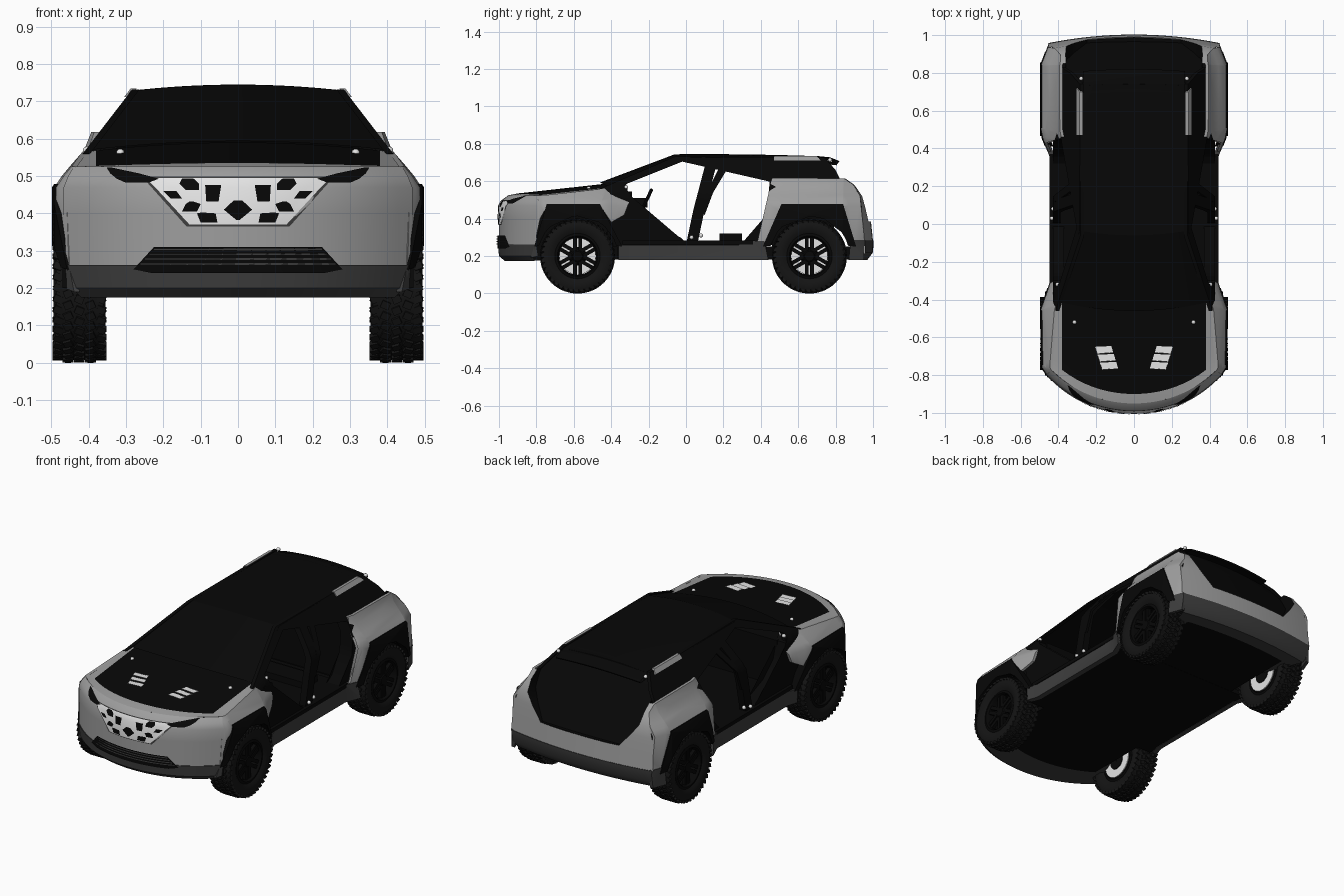
import bpy, bmesh
from math import sin, cos, pi, radians
from mathutils import Matrix, Vector
if "Cube" in bpy.data.objects:
    bpy.data.objects.remove(bpy.data.objects["Cube"])

def material(name, v):
    m = bpy.data.materials.new(name)
    m.use_nodes = True
    m.diffuse_color = (v, v, v, 1)
    m.node_tree.nodes["Principled BSDF"].inputs["Base Color"].default_value = (v, v, v, 1)
    return m
PAINT, TRIM = material("grey paint", .34), material("dark grey trim", .046)
BLACK, RUBBER = material("black", .0022), material("tyre rubber", .007)
LIGHT = material("light silver", .78)

def finish(name, bm, mats, mirror=False):
    bmesh.ops.recalc_face_normals(bm, faces=bm.faces)
    me = bpy.data.meshes.new(name)
    bm.to_mesh(me)
    bm.free()
    ob = bpy.data.objects.new(name, me)
    bpy.context.collection.objects.link(ob)
    for m in mats:
        me.materials.append(m)
    bpy.ops.object.select_all(action='DESELECT')
    ob.select_set(True)
    bpy.context.view_layer.objects.active = ob
    bpy.ops.object.shade_smooth_by_angle(angle=radians(35))
    if mirror:
        ob.modifiers.new("mirror", 'MIRROR').use_mirror_merge = False

def add_grid(bm, rows):
    vs = [[bm.verts.new(p) for p in r] for r in rows]
    for a, b in zip(vs, vs[1:]):
        for i in range(len(a) - 1):
            bm.faces.new((a[i], a[i + 1], b[i + 1], b[i]))

def grid(name, rows, mat, mirror=False):
    bm = bmesh.new()
    add_grid(bm, rows)
    finish(name, bm, [mat], mirror)

def add_box(bm, lo, hi, matrix=Matrix()):
    lo, hi = Vector(lo), Vector(hi)
    size = Matrix.Diagonal((*(hi - lo), 1))
    bmesh.ops.create_cube(bm, size=1, matrix=matrix @ Matrix.Translation((lo + hi) / 2) @ size)

def box(name, lo, hi):
    bm = bmesh.new()
    add_box(bm, lo, hi)
    finish(name, bm, [BLACK])

def span(a, b, n=24):
    return [a + (b - a) * i / n for i in range(n + 1)]

def lerp(table, t):
    for (a, u), (b, v) in zip(table, table[1:]):
        if t <= b:
            return u + (v - u) * max(0, (t - a) / (b - a))
    return table[-1][1]

# Body shape rules
WIDTH = [(-.9, .37), (-.85, .425), (-.8, .46), (-.76, .487), (-.45, .492), (-.36, .46), (-.3, .44),
         (.35, .44), (.45, .482), (.5, .492), (.84, .492), (.95, .45), (1, .4)]
TAPER = [(.47, 0), (.5, .02), (.53, .045), (.57, .08), (.62, .1)]
FRONT = [(.26, 0), (.47, 0), (.5, .015), (.525, .05)]
def side_x(y, z): return lerp(WIDTH, y) - lerp(TAPER, z)
def cabin_x(y, z): return min(.43, .285 + (.73 - z) * .77)
def front_y(x, off): return -1 + .75 * x * x + .9 * x ** 4 + off
def rear_y(x, off): return 1 - .22 * x * x - off
def recess_y(x, z): return .965 - .62 * (z - .385) - .1 * x * x
def hood_z(x, y): return .535 + .11 * (y + .9) - .15 * x * x
def roof_z(x, y): return .745 - .2 * x * x - .03 * (y - .1) ** 2

def panel(name, outline, mat, fx, depth=.015, lift=0):
    """Side panel cut from a y-z outline, bent onto the body and given depth."""
    bm = bmesh.new()
    bm.faces.new([bm.verts.new((0, y, z)) for y, z in outline])
    bmesh.ops.triangulate(bm, faces=bm.faces[:], ngon_method='EAR_CLIP')
    for co, no in [((0, y, 0), (0, 1, 0)) for y, _ in WIDTH] + [((0, 0, z), (0, 0, 1)) for z, _ in TAPER]:
        bmesh.ops.bisect_plane(bm, geom=bm.verts[:] + bm.edges[:] + bm.faces[:], plane_co=co, plane_no=no)
    for v in bm.verts:
        v.co.x = fx(v.co.y, v.co.z) + lift
    ext = bmesh.ops.extrude_face_region(bm, geom=bm.faces[:], use_keep_orig=True)
    for v in ext["geom"]:
        if isinstance(v, bmesh.types.BMVert):
            v.co.x -= depth
    finish(name, bm, [mat], True)

def skin(name, rows, mat, fy):
    """Nose or tail skin: each row is height, setback, half width."""
    grid(name, [[(x, fy(x, o), z) for x in span(-w, w)] for z, o, w in rows], mat)

skin("front_bumper", [(.19, .3, .34), (.175, .03, .42), (.2, 0, .445), (.262, -.005, .462), (.262, .02, .45)],
     TRIM, front_y)
skin("front_fascia", [(.26, 0, .46), (.4, 0, .467), (.47, 0, .467), (.5, .015, .455), (.525, .05, .44)], PAINT, front_y)
skin("rear_bumper", [(.19, .3, .34), (.18, .03, .43), (.22, 0, .445), (.282, -.003, .452), (.282, .02, .45)],
     TRIM, rear_y)
skin("rear_fascia", [(.28, 0, .455), (.385, .011, .451)], PAINT, rear_y)

# Rear pillars around a sloping, recessed tailgate: height, setback, inner and outer half width
pillar = [(.385, .011, .25, .451), (.42, .015, .28, .45), (.46, .02, .315, .438), (.52, .03, .358, .42),
          (.58, .07, .362, .39), (.615, .12, .36, .39)]
grid("rear_pillar", [[(x, rear_y(x, o), z) for x in span(a, b, 6)] for z, o, a, b in pillar], PAINT, True)
grid("tailgate_side", [[(0, rear_y(0, .011), .385), (0, recess_y(0, .385), .385)]] + [
    [(a, rear_y(a, o), z), (a, recess_y(a, z), z)] for z, o, a, b in pillar], BLACK, True)
grid("tailgate", [[(x, recess_y(x, z), z) for x in span(-a, a)] for z, o, a, b in pillar], BLACK)

def front_plate(name, rows, mat, lift=.004, mirror=False):
    grid(name, [[(x, front_y(x, lerp(FRONT, z)) - lift, z) for x in span(a, b, 12)] for z, a, b in rows], mat, mirror)

# Grille, its dark patches, headlights and lower intake
front_plate("grille_surround", [(.365, -.138, .138), (.47, -.232, .232), (.499, -.258, .258)], TRIM, .002)
front_plate("grille", [(.37, -.13, .13), (.47, -.222, .222), (.495, -.248, .248)], LIGHT)
front_plate("grille_diamond", [(.382, -.004, .004), (.41, -.038, .038), (.434, -.012, .012)], BLACK, .007)
for i, rows in enumerate((
        [(.432, .052, .085), (.476, .045, .088)], [(.463, .105, .14), (.48, .105, .157), (.494, .12, .15)],
        [(.375, .055, .1), (.4, .06, .11), (.402, .09, .1)], [(.405, .11, .15), (.425, .1, .14), (.432, .12, .13)],
        [(.44, .15, .18), (.46, .165, .2)])):
    front_plate(f"grille_patch_{i}", rows, BLACK, .007, True)
front_plate("headlight", [(.482, .24, .3), (.493, .212, .325), (.507, .265, .342), (.523, .34, .352)], BLACK, .006, True)
front_plate("lower_intake", [(.24, -.23, .23), (.25, -.28, .28), (.31, -.225, .225)], BLACK, .008)
for i in range(4):
    z, w = .262 + .013 * i, .262 - .012 * i
    front_plate(f"intake_slat_{i}", [(z, -w, w), (z + .005, -w, w)], TRIM, .012)

# Hood: dark centre with painted edges that follow the wings, and flat stepped vents
bm = bmesh.new()
rows = [[(x, front_y(x, .05), .525) for x in [-.44] + span(-.38, .38, 20) + [.44]]]
for t in span(0, 1, 8):
    y = -.72 + .32 * t
    e = side_x(y, hood_z(.42, y)) - .004
    rows.append([(x, y, hood_z(x, y)) for x in [-e] + span(-.38, .38, 20) + [e]
                 for y in [front_y(x, .1) * (1 - t) - .4 * t]])
add_grid(bm, rows)
for f in bm.faces:
    c = f.calc_center_median()
    f.material_index = int(abs(c.x) < .38 and c.y > front_y(c.x, .09))
finish("hood", bm, [PAINT, BLACK])
for i in range(3):
    y, s = -.68 - .042 * i, .013 * i
    z = hood_z(.11, y + .034) + .003
    grid(f"hood_vent_{i}", [[(.11 - s, y, z), (.195 - s, y - .008, z)],
                            [(.12 - s, y + .034, z), (.207 - s, y + .03, z)]], LIGHT, True)

# Windscreen, roof, rear glass and spoiler
roof_front = [(x, -.06 + .3 * x * x, roof_z(x, -.06)) for x in span(-.288, .288, 16)]
base = [(x, -.46 + .3 * x * x, hood_z(x, -.46) + .01) for x in span(-.395, .395, 16)]
grid("windscreen", [[Vector(a).lerp(Vector(b), t) for a, b in zip(base, roof_front)] for t in span(0, 1, 4)], BLACK)
grid("roof", [roof_front] + [[(x, y, roof_z(x, y)) for x in span(-.288, .288, 16)] for y in span(0, .74, 8)], BLACK)
grid("rear_glass", [[(x, y - .1 * x * x, z - .2 * x * x * k) for x in span(-w, w, 12)]
                    for y, z, w, k in ((.74, .733, .288, 1), (.79, .67, .335, .5), (.823, .614, .362, 0))], BLACK)
grid("spoiler", [[(x, y - .15 * x * x, z - .2 * x * x) for x in span(-.27, .27, 12)]
                 for y, z in ((.7, .735), (.77, .728), (.82, .708), (.815, .7), (.72, .71))], BLACK)

# Cabin frame and pillars
panel("cabin_frame", [(-.46, .56), (-.06, .732), (.74, .728), (.8, .66), (.83, .6), (.44, .6), (.46, .7),
                      (-.02, .705), (-.32, .585), (-.3, .5), (-.4, .5)], BLACK, cabin_x, .02)
panel("door_pillar", [(0, .26), (.06, .26), (.1, .45), (.17, .715), (.11, .715), (.04, .45)], BLACK, cabin_x, .04)
panel("door_brace", [(.07, .44), (.1, .42), (.145, .54), (.25, .715), (.2, .715), (.12, .56)], BLACK, cabin_x)
panel("rear_jamb", [(.3, .27), (.46, .26), (.52, .62), (.45, .62), (.43, .42), (.36, .31)], BLACK, cabin_x, .08)
panel("front_jamb", [(-.4, .25), (0, .27), (-.03, .3), (-.18, .36), (-.27, .44), (-.3, .54), (-.34, .56), (-.42, .5)],
      BLACK, cabin_x, .06)
panel("roof_strip", [(.47, .712), (.72, .712), (.7, .734), (.47, .734)], PAINT, cabin_x, .016, .006)

# Painted wings, sills and bumper corners
panel("front_wing", [(-.81, .26), (-.8, .47), (-.79, .5), (-.775, .525), (-.73, .528), (-.42, .563), (-.34, .57),
                     (-.3, .5), (-.33, .42), (-.4, .38), (-.46, .472), (-.74, .472), (-.78, .4)], PAINT, side_x)
panel("rear_wing", [(.38, .27), (.465, .49), (.46, .618), (.846, .615), (.896, .58), (.931, .52), (.94, .42),
                    (.955, .28), (.9, .28), (.838, .472), (.512, .472), (.42, .27)], PAINT, side_x)
panel("sill", [(-.36, .18), (.44, .18), (.42, .28), (.36, .28), (.28, .26), (-.36, .26)], TRIM, side_x, .03, .004)
panel("front_bumper_corner", [(-.83, .19), (-.79, .2), (-.8, .262), (-.81, .262)], TRIM, side_x)
panel("rear_bumper_corner", [(.87, .18), (.95, .18), (.958, .285), (.88, .285)], TRIM, side_x, .02, .004)

# Floor, inner structure, dashboard and steering
box("floor", (-.425, -.37, .182), (.425, .43, .264))
box("floor_deck", (-.447, -.34, .262), (.447, .37, .284))
box("rear_bench", (-.3, .18, .28), (.3, .3, .32))
box("underbody", (-.335, -.87, .183), (.335, .93, .25))
box("front_structure", (-.335, -.85, .2), (.335, -.37, .5))
box("rear_structure", (-.335, .46, .2), (.335, .79, .57))
box("dashboard", (-.38, -.42, .25), (.38, -.29, .545))
box("steering_column", (.165, -.3, .46), (.195, -.205, .51))
bpy.ops.mesh.primitive_torus_add(major_radius=.058, minor_radius=.009, major_segments=24, minor_segments=8,
                                 location=(.18, -.21, .5), rotation=(radians(65), 0, 0))
bpy.context.object.name = "steering_wheel"
bpy.context.object.data.materials.append(BLACK)

def ring(bm, profile, n=40, a1=2 * pi):
    """Sweep (x, radius) points about the current wheel axle."""
    add_grid(bm, [[(x, cy + r * cos(a), .2 + r * sin(a)) for x, r in profile] for a in span(0, a1, n)])
    bmesh.ops.remove_doubles(bm, verts=bm.verts[:], dist=.0001)

# Wheels, liners and arch cladding
for end, cy, arch in (("front", -.58, (-.232, -.165, .12, .24)), ("rear", .66, (-.25, -.15, .18, .25))):
    tyre, rim, disc, liner = (bmesh.new() for _ in range(4))
    ring(tyre, [(.372, .118), (.358, .14), (.355, .17), (.362, .188), (.38, .193), (.47, .193), (.486, .188),
                (.494, .17), (.491, .14), (.478, .118)])
    for k in range(40):
        for j, x in enumerate((.367, .395, .425, .455, .482)):
            turn = Matrix.Translation((x, cy, .2)) @ Matrix.Rotation((k + j % 2 / 2) * pi / 20, 4, 'X')
            add_box(tyre, (-.0115, -.01, .18), (.0115, .01, .194 if j in (0, 4) else .2),
                    turn @ Matrix.Rotation(.4 * (-1) ** j, 4, 'Z'))
    ring(rim, [(.375, .12), (.37, .104), (.47, .1), (.484, .108), (.48, .122)])
    ring(rim, [(.36, .001), (.36, .05), (.45, .05), (.47, .034), (.476, .026), (.476, .001)], 20)
    for k in range(6):
        turn = Matrix.Translation((0, cy, .2)) @ Matrix.Rotation(k * pi / 3, 4, 'X')
        for s in (-.014, .014):
            add_box(rim, (.452, s - .01, .02), (.472, s + .01, .105), turn)
    ring(disc, [(.364, .045), (.364, .098), (.37, .098), (.37, .045)])
    ring(liner, [(.33, .222), (.47, .222)], 20, pi)
    for part, bm, mat in (("tyre", tyre, RUBBER), ("rim", rim, BLACK), ("brake_disc", disc, LIGHT),
                          ("wheel_liner", liner, BLACK)):
        finish(f"{end}_{part}", bm, [mat], True)
    a, b, c, d = (cy + v for v in arch)
    arc = [(cy + .214 * cos(t), .2 + .214 * sin(t)) for t in span(radians(15), radians(165), 14)]
    panel(f"{end}_arch_cladding", [(a, .25), (b, .478), (c, .478), (d, .25)] + arc, BLACK, side_x, .045, .006)

# Small bright fasteners
for i, p in enumerate(((.28, .77, .714), (.428, .08, .31), (.435, .03, .3), (.315, -.52, .562), (.405, -.32, .568))):
    bm = bmesh.new()
    bmesh.ops.create_icosphere(bm, subdivisions=2, radius=.011, matrix=Matrix.Translation(p))
    finish(f"fastener_{i}", bm, [LIGHT], True)
